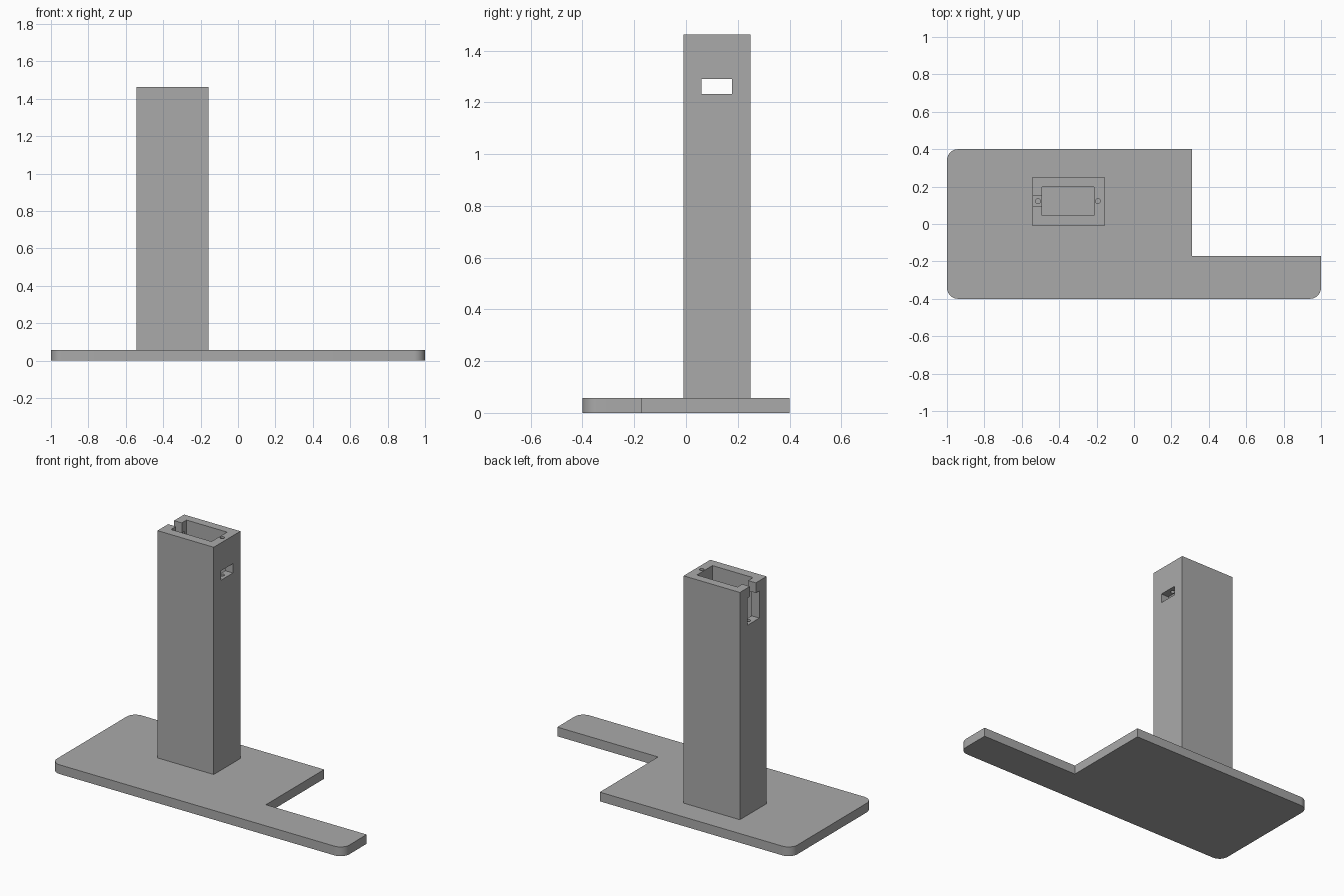
import bpy
import bmesh
from math import pi, cos, sin

cube = bpy.data.objects.get("Cube")
if cube:
    bpy.data.objects.remove(cube, do_unlink=True)

grey = bpy.data.materials.new("plain_grey")
grey.use_nodes = True
grey.diffuse_color = (0.4, 0.4, 0.4, 1)
grey.node_tree.nodes["Principled BSDF"].inputs["Base Color"].default_value = (0.4, 0.4, 0.4, 1)

BASE_TOP, TOWER_TOP = 0.057, 1.463


def prism(name, outline, z0, z1):
    """Extrude a flat outline from z0 up to z1."""
    bm = bmesh.new()
    face = bm.faces.new([bm.verts.new((x, y, z0)) for x, y in outline])
    top = bmesh.ops.extrude_face_region(bm, geom=[face])["geom"]
    verts = [v for v in top if isinstance(v, bmesh.types.BMVert)]
    bmesh.ops.translate(bm, verts=verts, vec=(0, 0, z1 - z0))
    bmesh.ops.recalc_face_normals(bm, faces=bm.faces)
    mesh = bpy.data.meshes.new(name)
    bm.to_mesh(mesh)
    bm.free()
    mesh.materials.append(grey)
    obj = bpy.data.objects.new(name, mesh)
    bpy.context.collection.objects.link(obj)
    return obj


def box(name, x0, x1, y0, y1, z0, z1):
    return prism(name, [(x0, y0), (x1, y0), (x1, y1), (x0, y1)], z0, z1)


def arc(cx, cy, r, start, sweep, steps):
    return [(cx + r * cos(start + sweep * i / steps),
             cy + r * sin(start + sweep * i / steps)) for i in range(steps + 1)]


def smooth(obj):
    bpy.ops.object.select_all(action="DESELECT")
    obj.select_set(True)
    bpy.context.view_layer.objects.active = obj
    bpy.ops.object.shade_smooth_by_angle()


# Base plate: wide slab with a narrow arm, three rounded corners
R = 0.06
outline = arc(-1 + R, -0.4 + R, R, pi, pi / 2, 10)
outline += arc(1 - R, -0.4 + R, R, 1.5 * pi, pi / 2, 10)
outline += [(1, -0.17), (0.31, -0.17), (0.31, 0.4)]
outline += arc(-1 + R, 0.4 - R, R, pi / 2, pi / 2, 10)
base = prism("base_plate", outline, 0, BASE_TOP)

# Hollow tower
tower = box("tower", -0.544, -0.159, -0.01, 0.25, BASE_TOP, TOWER_TOP)

# Openings: cavity, side window, cable port with its open slot, screw holes
cutters = [
    box("cavity_cutter", -0.491, -0.213, 0.046, 0.198, 0, 1.6),
    box("window_cutter", -0.3, -0.1, 0.06, 0.178, 1.232, 1.29),
    box("port_cutter", -0.6, -0.4, 0.06, 0.178, 1.232, 1.4),
    box("slot_cutter", -0.6, -0.4, 0.094, 0.152, 1.3, 1.6),
]
for x in (-0.513, -0.193):
    ring = arc(x, 0.122, 0.013, 0, 2 * pi, 20)[:-1]
    cutters.append(prism("screw_hole_cutter", ring, 1.1, 1.6))

bpy.context.view_layer.objects.active = tower
for cutter in cutters:
    cutter.hide_render = True
    mod = tower.modifiers.new("opening", "BOOLEAN")
    mod.operation = "DIFFERENCE"
    mod.solver = "EXACT"
    mod.object = cutter
    bpy.ops.object.modifier_apply(modifier=mod.name)
for cutter in cutters:
    bpy.data.objects.remove(cutter, do_unlink=True)

for part in (base, tower):
    smooth(part)
